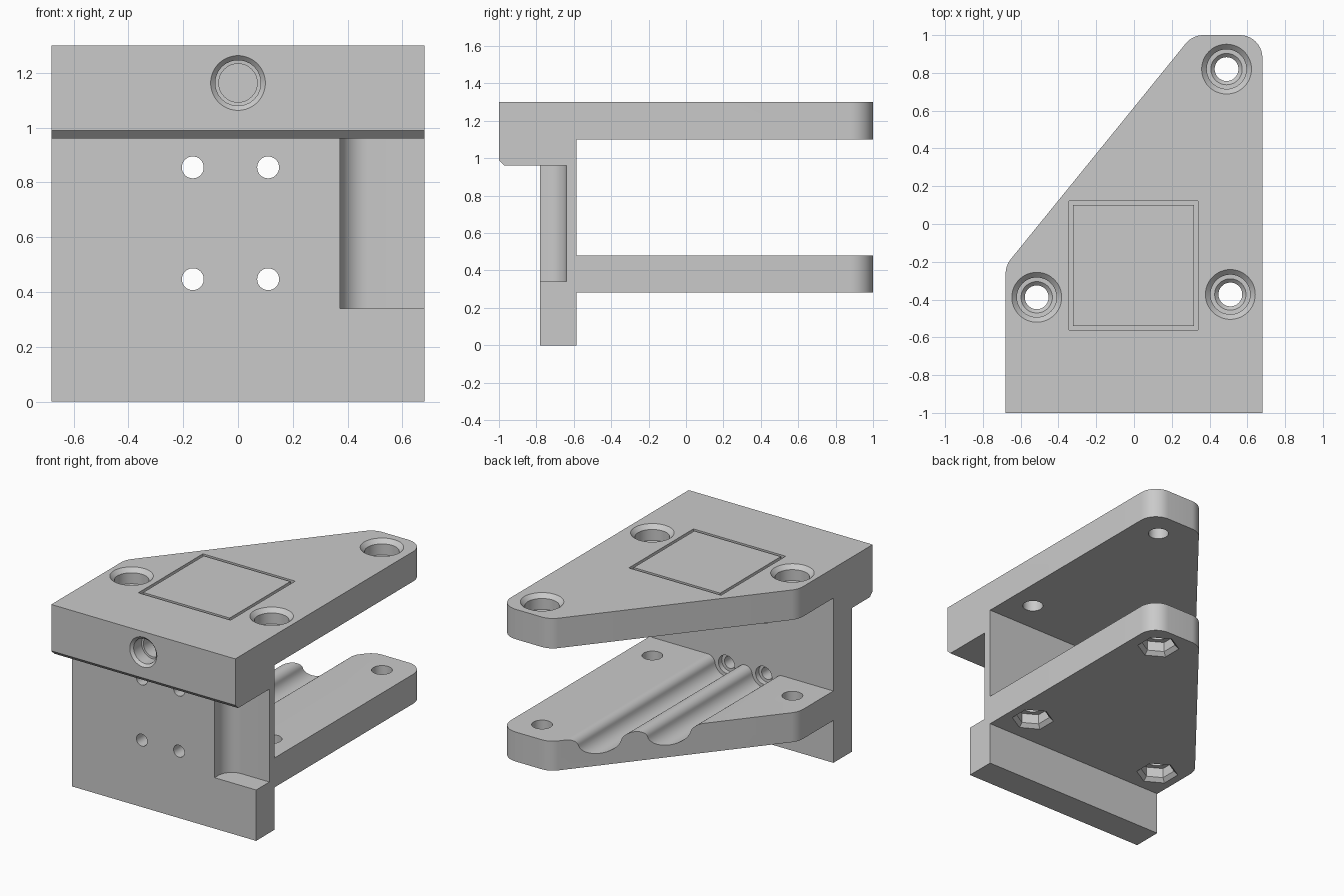
import bpy, bmesh, math
from mathutils import Vector, Matrix

if "Cube" in bpy.data.objects:
    bpy.data.objects.remove(bpy.data.objects["Cube"])

grey = bpy.data.materials.new("plain_grey")
grey.use_nodes = True
grey.diffuse_color = (0.59, 0.59, 0.59, 1)
grey.node_tree.nodes["Principled BSDF"].inputs["Base Color"].default_value = grey.diffuse_color


def loft(name, rings):
    """Closed solid through a list of equal-length point rings."""
    bm = bmesh.new()
    loops = [[bm.verts.new(p) for p in ring] for ring in rings]
    n = len(loops[0])
    bm.faces.new(loops[0])
    bm.faces.new(loops[-1])
    for a, b in zip(loops, loops[1:]):
        for i in range(n):
            j = (i + 1) % n
            bm.faces.new((a[i], a[j], b[j], b[i]))
    bmesh.ops.recalc_face_normals(bm, faces=bm.faces)
    mesh = bpy.data.meshes.new(name)
    bm.to_mesh(mesh)
    bm.free()
    mesh.materials.append(grey)
    obj = bpy.data.objects.new(name, mesh)
    bpy.context.collection.objects.link(obj)
    return obj


def prism(name, profile, axis, lo, hi):
    """Extrude a 2D profile along the x, y or z axis."""
    place = {"x": lambda p, d: (d, p[0], p[1]),
             "y": lambda p, d: (p[0], d, p[1]),
             "z": lambda p, d: (p[0], p[1], d)}[axis]
    return loft(name, [[place(p, d) for p in profile] for d in (lo, hi)])


def bore(name, origin, direction, steps, sides=48):
    """Stepped round or hexagonal cutter; steps are (depth, radius)."""
    turn = Vector(direction).to_track_quat("Z", "Y").to_matrix().to_4x4()
    mat = Matrix.Translation(origin) @ turn
    rings = []
    for depth, r in steps:
        angles = [math.tau * i / sides + math.pi / 2 for i in range(sides)]
        rings.append([mat @ Vector((r * math.cos(a), r * math.sin(a), depth)) for a in angles])
    return loft(name, rings)


def arc(cx, cy, r, a0, a1, n=10):
    return [(cx + r * math.cos(a0 + (a1 - a0) * i / n),
             cy + r * math.sin(a0 + (a1 - a0) * i / n)) for i in range(n + 1)]


def round_corner(prev, at, nxt, r):
    """Fillet points at a convex corner of an anticlockwise outline."""
    p, a, q = Vector(prev), Vector(at), Vector(nxt)
    u, v = (p - a).normalized(), (q - a).normalized()
    half_angle = math.acos(u.dot(v)) / 2
    c = a + (u + v).normalized() * (r / math.sin(half_angle))
    start = a + u * (r / math.tan(half_angle)) - c
    a0 = math.atan2(start.y, start.x)
    return arc(c.x, c.y, r, a0, a0 + math.pi - 2 * half_angle)


def boolean(obj, tool, operation="DIFFERENCE"):
    mod = obj.modifiers.new(tool.name, "BOOLEAN")
    mod.operation = operation
    mod.solver = "EXACT"
    mod.object = tool
    bpy.context.view_layer.objects.active = obj
    bpy.ops.object.modifier_apply(modifier=mod.name)
    bpy.data.objects.remove(tool)


# Side profile: wall, front bar and the two arms
back = -.585
side = [(-1, 1.3), (1.2, 1.3), (1.2, 1.1), (back, 1.1), (back, .48), (1.2, .48),
        (1.2, .283), (back, .283), (back, 0), (-.78, 0), (-.78, .96), (-.97, .96), (-1, .99)]
bracket = prism("bracket", side, "x", -.8, .8)

# Plan outline with rounded corners
a, b, c, d, e = (-.68, -1.2), (.68, -1.2), (.68, 1), (.31, 1), (-.68, -.22)
plan = [a, b] + round_corner(b, c, d, .12) + round_corner(c, d, e, .12) + round_corner(d, e, a, .13)
boolean(bracket, prism("outline", plan, "z", -.2, 1.5), "INTERSECT")

# Rounded pocket on the front of the wall
pocket = [(.8, -.9), (.373, -.9)] + arc(.473, -.74, .1, math.pi, math.pi / 2) + [(.8, -.64)]
boolean(bracket, prism("pocket", pocket, "z", .34, .96))

# Two troughs along the lower arm, with rounded ridges
half, zc, f = .1375, .45, .053
zf = .48 - f
R = math.hypot(half, zf - zc) - f
tilt = math.atan2(zf - zc, half)
trough_x = (-.165, .11)
wave = []
for x in trough_x:
    left = arc(x - half, zf, f, math.pi / 2, -tilt)
    bowl = arc(x, zc, R, math.pi - tilt, math.tau + tilt, 20)
    right = arc(x + half, zf, f, math.pi + tilt, math.pi / 2)
    wave += left[(1 if wave else 0):] + bowl[1:-1] + right
wave += [(wave[-1][0], .7), (wave[0][0], .7)]
boolean(bracket, prism("troughs", wave, "y", back, 1.3))

# Four small holes through the wall, wider at the back
for x in trough_x:
    for z in (.447, .855):
        boolean(bracket, bore("wall_hole", (x, -.9, z), (0, 1, 0), [(0, .04), (.5, .04)], 32))
        boolean(bracket, bore("wall_seat", (x, -.5, z), (0, -1, 0), [(0, .06), (.12, .06)], 32))

# Screw holes: stepped seat above, hexagonal nut seat below
for x, y in ((.49, .82), (-.515, -.388), (.51, -.373)):
    boolean(bracket, bore("screw_seat", (x, y, 1.3), (0, 0, -1),
                          [(-.01, .142), (.027, .105), (.1, .105), (.101, .083), (.121, .063), (1.2, .063)]))
    boolean(bracket, bore("nut_seat", (x, y, .283), (0, 0, 1),
                          [(-.01, .14), (.025, .105), (.09, .105)], 6))

# Blind hole in the front of the bar
boolean(bracket, bore("front_hole", (0, -1, 1.163), (0, 1, 0),
                      [(-.01, .11), (.017, .083), (.1, .083), (.101, .07), (.35, .07)]))


# Thin square groove on top
def square(s):
    return [(-.003 + i * s, -.22 + j * s) for i, j in ((-1, -1), (1, -1), (1, 1), (-1, 1))]


groove = prism("groove", square(.341), "z", 1.28, 1.4)
boolean(groove, prism("island", square(.32), "z", 1.2, 1.5))
boolean(bracket, groove)

bpy.ops.object.select_all(action="DESELECT")
bracket.select_set(True)
bpy.context.view_layer.objects.active = bracket
bpy.ops.object.shade_smooth_by_angle(angle=math.radians(30))
